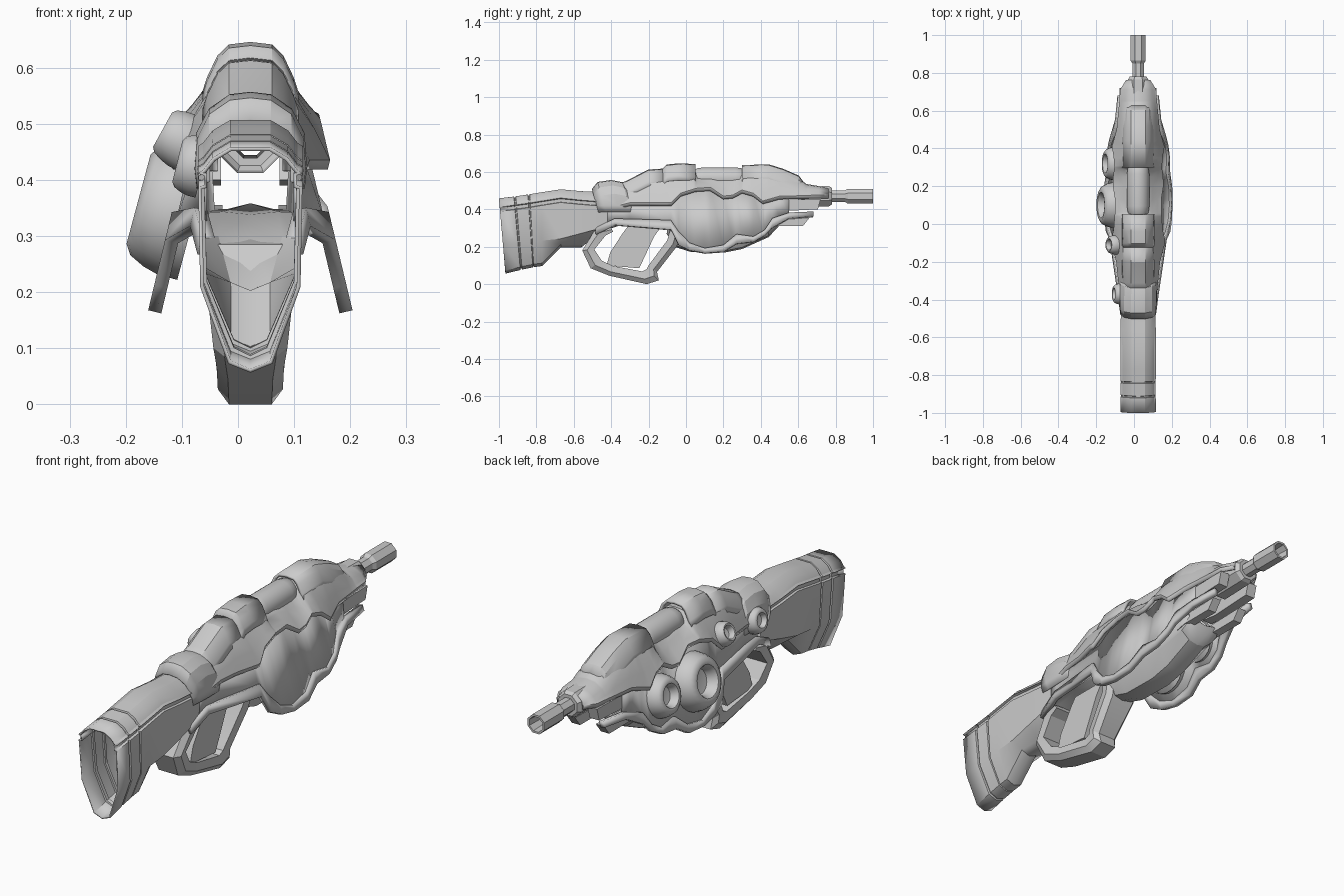
import bpy, bmesh, math
from mathutils import Vector

if "Cube" in bpy.data.objects:
    bpy.data.objects.remove(bpy.data.objects["Cube"])

CX = 0.022  # centre plane of the rifle (side dials shift the bounds)


def finish(name, bm, loc=(0, 0, 0), mirror=False, thick=0, angle=22):
    bmesh.ops.recalc_face_normals(bm, faces=bm.faces)
    me = bpy.data.meshes.new(name)
    bm.to_mesh(me)
    bm.free()
    ob = bpy.data.objects.new(name, me)
    bpy.context.collection.objects.link(ob)
    ob.location = loc
    if mirror:
        m = ob.modifiers.new("mirror", 'MIRROR')
        m.use_clip = True
    if thick:
        s = ob.modifiers.new("thickness", 'SOLIDIFY')
        s.thickness = thick
        s.offset = 0
    bpy.ops.object.select_all(action='DESELECT')
    ob.select_set(True)
    bpy.context.view_layer.objects.active = ob
    bpy.ops.object.shade_smooth_by_angle(angle=math.radians(angle))
    return ob


def loft(name, secs, closed=False, caps=False, **kw):
    """Skin a row of equal-length sections."""
    bm = bmesh.new()
    rows = [[bm.verts.new(p) for p in s] for s in secs]
    n = len(rows[0])
    for a, b in zip(rows, rows[1:]):
        for i in range(n if closed else n - 1):
            j = (i + 1) % n
            bm.faces.new((a[i], a[j], b[j], b[i]))
    if caps:
        bm.faces.new(rows[0])
        bm.faces.new(rows[-1])
    return finish(name, bm, (CX, 0, 0), **kw)


def prism(name, outline, x0, x1, mirror=False):
    """Side outline (y, z) extruded across x."""
    return loft(name, [[(x, y, z) for y, z in outline] for x in (x0, x1)],
                closed=True, caps=True, mirror=mirror)


def lathe(name, prof, n, origin, axis, angle=30):
    """Turn (radius, height) points about an axis."""
    q = Vector((0, 0, 1)).rotation_difference(Vector(axis).normalized())
    bm = bmesh.new()
    rows = []
    for r, h in prof:
        rows.append([bm.verts.new(q @ Vector((r * math.cos(2 * math.pi * (k + .5) / n),
                                              r * math.sin(2 * math.pi * (k + .5) / n), h)))
                     for k in range(n)])
    for a, b in zip(rows, rows[1:]):
        for i in range(n):
            j = (i + 1) % n
            bm.faces.new((a[i], a[j], b[j], b[i]))
    bmesh.ops.remove_doubles(bm, verts=bm.verts, dist=1e-5)
    return finish(name, bm, origin, angle=angle)


def interp(tab, y):
    if y <= tab[0][0]:
        return tab[0][1]
    for (a, u), (b, v) in zip(tab, tab[1:]):
        if y <= b:
            return u + (v - u) * (y - a) / (b - a)
    return tab[-1][1]


def plane(z):
    """Half width of the outward-leaning side panels."""
    return .12 + (.375 - z) * .24


# stock: hollow, with side groove and two band lines
S_TOP = [(-1, .455), (-.9, .468), (-.66, .505), (-.53, .49), (-.1, .5)]
S_GRV = [(-1, .40), (-.85, .42), (-.66, .45), (-.5, .43), (-.1, .43)]
S_SIDE = [(-1, .21), (-.66, .245), (-.5, .29), (-.3, .34), (-.1, .345)]
S_BOT = [(-1, .06), (-.87, .09), (-.77, .10), (-.67, .2), (-.56, .2), (-.46, .28), (-.3, .325), (-.1, .335)]
secs = []
for y, k in [(-1, 0), (-.922, 0), (-.92, .006), (-.91, .006), (-.908, 0), (-.847, 0), (-.845, .006),
             (-.835, .006), (-.833, 0), (-.77, 0), (-.67, 0), (-.56, 0), (-.46, .002), (-.3, .01), (-.1, .02)]:
    t, g, s, b = (interp(c, y) for c in (S_TOP, S_GRV, S_SIDE, S_BOT))
    lean = .035 * min(1, max(0, (-.77 - y) / .1))
    bw = .037 if y < -.5 else .06
    pts = [(0, t - k), (.035, t - k), (.065, t - .018 - k), (.082, t - .04), (.09, g + .012),
           (.08, g + .01), (.08, g - .012), (.09, g - .014), (.086, s), (bw, min(b + .015 + k, s)), (0, b + k)]
    secs.append([(max(0, x - k) if x else 0, y + lean * (t - z) / .4, z) for x, z in pts])
loft("stock", secs, mirror=True, thick=.007)

# collar between stock and body
secs = []
for y, t, w in [(-.50, .505, 0), (-.47, .542, .004), (-.40, .552, .006), (-.34, .54, .004), (-.31, .51, 0)]:
    pts = [(0, t), (.035, t - .004), (.07, t - .028), (.086 + w, t - .07), (.09 + w, .42), (.086 + w, .385)]
    secs.append([(x, y + .04 * (t - z) / .15, z) for x, z in pts])
loft("collar", secs, mirror=True, thick=.01)

# upper body shell with wavy lower lip
TOP = [(-.42, .5), (-.33, .525), (-.2, .59), (-.1, .6), (.04, .61), (.06, .575), (.29, .575),
       (.31, .615), (.44, .62), (.6, .565), (.64, .53), (.76, .51)]
EDGE = [(-.42, .39), (-.3, .42), (-.08, .42), (-.03, .47), (.05, .495), (.13, .5), (.2, .455),
        (.25, .46), (.3, .487), (.36, .47), (.41, .43), (.5, .455), (.76, .46)]
CAP = [(-.42, .088), (-.2, .11), (0, .2), (.35, .2), (.42, .13), (.5, .108), (.65, .094), (.71, .09), (.76, .06)]
secs = []
for y in sorted({p[0] for p in TOP + EDGE + CAP}):
    t, e = interp(TOP, y), interp(EDGE, y)
    ex = min(plane(e) + .027, interp(CAP, y))
    tw, d = min(.036, ex * .6), min(.045, (t - e) * .35)
    ux, uz = min(.07, ex * .85), t - d
    secs.append([(0, y, t), (tw, y, t - .004), (ux, y, uz),
                 (ux + (ex - ux) * .6, y, uz + (e - uz) * .5), (ex, y, e + .015), (ex - .004, y, e)])
loft("upper_shell", secs, mirror=True, thick=.012, angle=35)


# raised covers along the top
def cover(name, rows):
    secs = [[(0, y, t), (.036, y, t - .004), (.054, y, t - .022), (.072, y, t - .06 - s), (.08, y, t - .085 - s)]
            for y, t, s in rows]
    loft(name, secs, mirror=True, thick=.012)


cover("rear_cover", [(-.37, .525, 0), (-.31, .55, 0), (-.2, .607, 0), (-.12, .612, 0)])
cover("sight_block", [(-.13, .605, 0), (-.1, .634, 0), (-.04, .64, 0), (.05, .636, 0)])
cover("front_hood", [(.3, .63, 0), (.44, .635, 0), (.52, .61, .005), (.6, .575, .01), (.63, .535, .01)])

# rounded canister set in the top recess
lathe("top_canister", [(0, 0), (.045, 0), (.055, .015), (.06, .05), (.06, .22), (.054, .26), (.035, .285), (0, .295)],
      20, (CX, .045, .565), (0, 1, 0), 40)

# flared bands along the bottom of the panels
UP = [(-.48, .30), (-.38, .348), (-.08, .34), (-.04, .28), (.02, .218), (.1, .19), (.2, .207), (.27, .265),
      (.36, .252), (.42, .287), (.46, .35), (.55, .38), (.68, .385)]
LOW = [(-.48, .265), (-.38, .315), (-.08, .29), (-.04, .21), (.02, .18), (.1, .165), (.2, .172), (.27, .215),
       (.36, .225), (.42, .258), (.46, .30), (.55, .35), (.68, .36)]
LCAP = [(-.48, .075), (-.38, .088), (-.12, .1), (-.04, .2), (.36, .2), (.5, .108), (.68, .09)]
secs = []
for y, u in UP:
    c, b = interp(LCAP, y), interp(LOW, y)
    secs.append([(min(plane(u), c), y, u), (min(plane(b), c + .008), y, b)])
loft("lower_band", secs, mirror=True, thick=.024)

# recessed flat double-lobed side panels
PCAP = [(-.42, .082), (-.12, .1), (-.05, .2), (.36, .2), (.5, .1)]
secs = []
for y in sorted({p[0] for p in UP + EDGE if -.43 < p[0] < .56}):
    c = interp(PCAP, y)
    hi, lo = interp(EDGE, y) + .02, interp(UP, y) - .012
    secs.append([(min(plane(z) - .004, c), y, z) for z in (hi, lo)])
loft("side_panel", secs, mirror=True, thick=.01, angle=6)

# boat-shaped belly hull between the flared bands
secs = [[(0, y, b), (.042, y, b + .008), (.08, y, b + (.335 - b) * .5), (.095, y, .34)]
        for y, b in [(-.1, .27), (-.05, .2), (.03, .175), (.2, .172), (.3, .192), (.44, .255), (.5, .32)]]
loft("belly_hull", secs, mirror=True, thick=.008)

# front prongs under the barrel
prism("upper_prong", [(.42, .40), (.46, .45), (.72, .455), (.705, .40), (.5, .39)], .052, .098, True)
prism("lower_prong", [(.42, .30), (.46, .35), (.66, .355), (.625, .31), (.47, .31)], .05, .09, True)

# octagonal barrel with sleeve and muzzle
lathe("barrel", [(.062, .6), (.058, .765), (.048, .78), (.033, .78), (.033, .85), (.043, .865),
                 (.043, 1), (.034, 1), (.028, .88)], 8, (CX, 0, .47), (0, 1, 0), 20)

# trigger guard loop, chamfered on the outside
OUT = [(-.40, .30), (-.49, .285), (-.555, .18), (-.51, .085), (-.41, .045), (-.21, 0), (-.145, .02),
       (-.155, .065), (-.05, .2), (-.02, .29)]
INN = [(-.39, .28), (-.43, .26), (-.49, .185), (-.45, .125), (-.39, .097), (-.235, .068), (-.21, .08),
       (-.2, .1), (-.1, .235), (-.08, .31)]
WID = [.085, .083, .075, .066, .06, .058, .058, .062, .075, .085]
secs = []
for (oy, oz), (iy, iz), w in zip(OUT, INN, WID):
    my, mz = oy + (iy - oy) * .4, oz + (iz - oz) * .4
    secs.append([(-w + .02, oy, oz), (w - .02, oy, oz), (w, my, mz), (w - .005, iy, iz),
                 (-w + .005, iy, iz), (-w, my, mz)])
loft("trigger_guard", secs, closed=True, caps=True)

# grip inside the guard
prism("grip", [(-.425, .1), (-.405, .17), (-.34, .27), (-.31, .31), (-.13, .31), (-.17, .255), (-.25, .085)], -.045, .045)

# cupped dials on the left side
for name, r, h, loc, axis in [
        ("large_dial", .122, .08, (-.10, .10, .345), (-.965, 0, .26)),
        ("medium_dial", .09, .062, (-.095, .32, .365), (-.965, 0, .26)),
        ("small_dial", .052, .045, (-.095, -.11, .468), (-.87, 0, .48)),
        ("rear_dial", .056, .036, (-.073, -.37, .425), (-.97, 0, .24))]:
    prof = [(1, -.3), (1, .15), (.94, .5), (.83, .85), (.68, 1), (.56, .97), (.47, .75), (.43, .4), (0, .3)]
    lathe(name, [(a * r, b * h) for a, b in prof], 24, loc, axis, 45)
